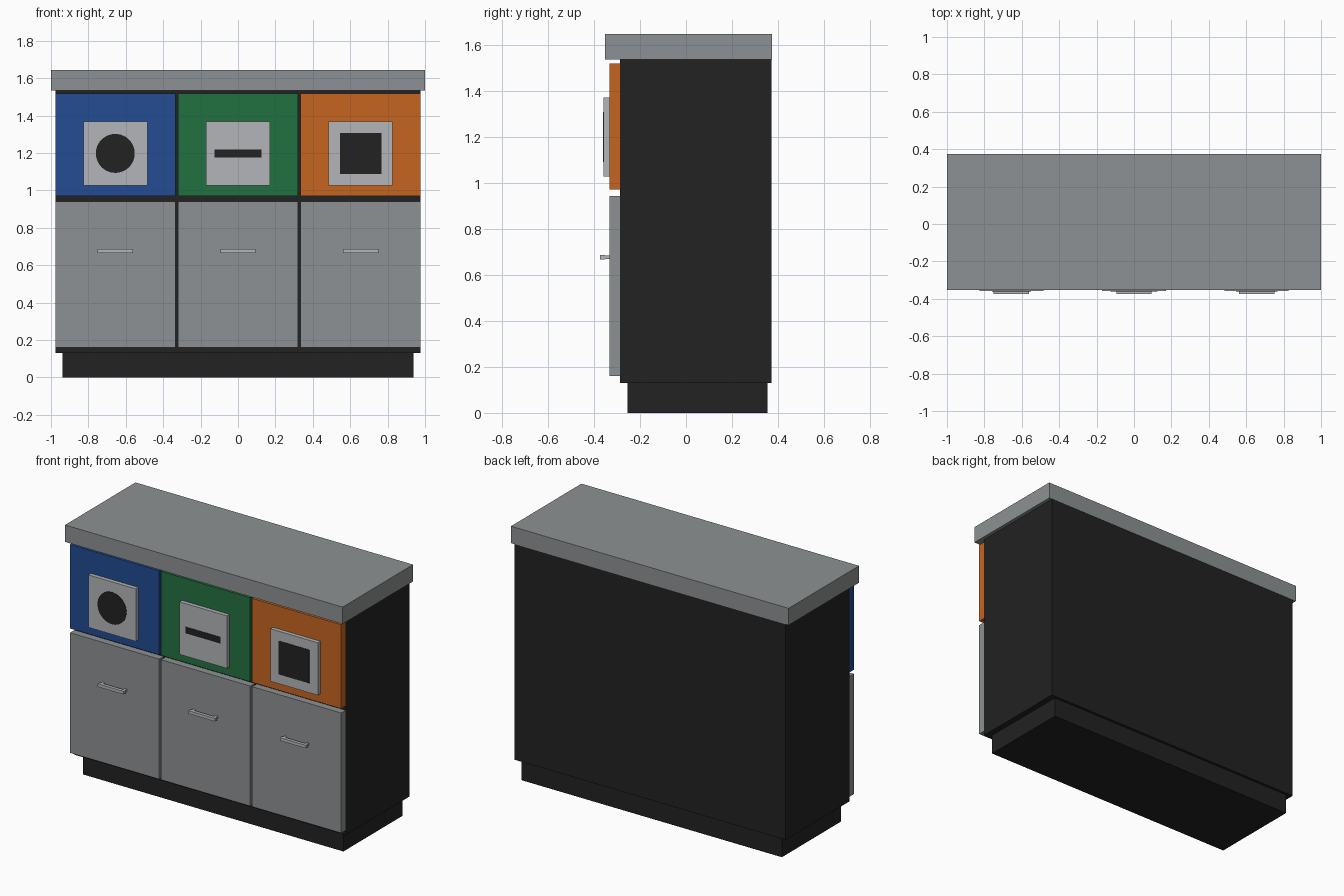
import bpy, bmesh
from mathutils import Matrix
import math

if "Cube" in bpy.data.objects:
    bpy.data.objects.remove(bpy.data.objects["Cube"])


def material(name, rgb):
    m = bpy.data.materials.new(name)
    lin = [(c / 255 / 12.92) if c / 255 <= 0.04045 else ((c / 255 + 0.055) / 1.055) ** 2.4 for c in rgb]
    m.diffuse_color = (*lin, 1)
    m.use_nodes = True
    m.node_tree.nodes["Principled BSDF"].inputs["Base Color"].default_value = m.diffuse_color
    return m


GREY = material("stone_grey", (141, 145, 147))
BLACK = material("black", (34, 34, 34))
LIGHT = material("light_metal", (179, 181, 184))
BLUE = material("blue", (35, 76, 146))
GREEN = material("green", (34, 113, 65))
ORANGE = material("orange", (198, 101, 33))


def add(bm, name, mat):
    mesh = bpy.data.meshes.new(name)
    bm.to_mesh(mesh)
    bm.free()
    mesh.materials.append(mat)
    ob = bpy.data.objects.new(name, mesh)
    bpy.context.collection.objects.link(ob)
    return ob


def cube(bm, x0, x1, y0, y1, z0, z1):
    bmesh.ops.create_cube(bm, size=1, matrix=(
        Matrix.Translation(((x0 + x1) / 2, (y0 + y1) / 2, (z0 + z1) / 2))
        @ Matrix.Diagonal((x1 - x0, y1 - y0, z1 - z0, 1))))


def box(name, mat, *dims):
    bm = bmesh.new()
    cube(bm, *dims)
    return add(bm, name, mat)


# Plinth, cabinet body and countertop
box("plinth", BLACK, -0.938, 0.938, -0.255, 0.353, 0, 0.13)
box("cabinet_body", BLACK, -0.977, 0.977, -0.287, 0.371, 0.13, 1.535)
box("countertop", GREY, -1, 1, -0.352, 0.373, 1.535, 1.645)

FRONT, PLATE, ZC = -0.333, -0.359, 1.198
for label, cx, colour in (("left", -0.656, BLUE), ("middle", 0, GREEN), ("right", 0.656, ORANGE)):
    # Door, coloured panel and opening surround
    box(label + "_door", GREY, cx - 0.321, cx + 0.321, FRONT, -0.287, 0.16, 0.942)
    box(label + "_panel", colour, cx - 0.321, cx + 0.321, FRONT, -0.287, 0.97, 1.517)
    box(label + "_surround", LIGHT, cx - 0.171, cx + 0.171, PLATE, FRONT, ZC - 0.171, ZC + 0.171)
    # Handle: bar on two posts
    bm = bmesh.new()
    cube(bm, cx - 0.094, cx + 0.094, -0.373, -0.352, 0.666, 0.686)
    for s in (-1, 1):
        px = cx + s * 0.08
        cube(bm, px - 0.008, px + 0.008, -0.352, FRONT, 0.668, 0.684)
    add(bm, label + "_handle", LIGHT)

# Openings: round, slot and square, as thin dark inlays
bm = bmesh.new()
bmesh.ops.create_cone(bm, cap_ends=True, segments=48, radius1=0.104, radius2=0.104, depth=0.004,
                      matrix=Matrix.Translation((-0.656, PLATE, ZC)) @ Matrix.Rotation(math.pi / 2, 4, 'X'))
add(bm, "round_opening", BLACK)
box("slot_opening", BLACK, -0.126, 0.126, PLATE - 0.002, PLATE + 0.002, ZC - 0.021, ZC + 0.021)
box("square_opening", BLACK, 0.546, 0.766, PLATE - 0.002, PLATE + 0.002, ZC - 0.109, ZC + 0.109)
